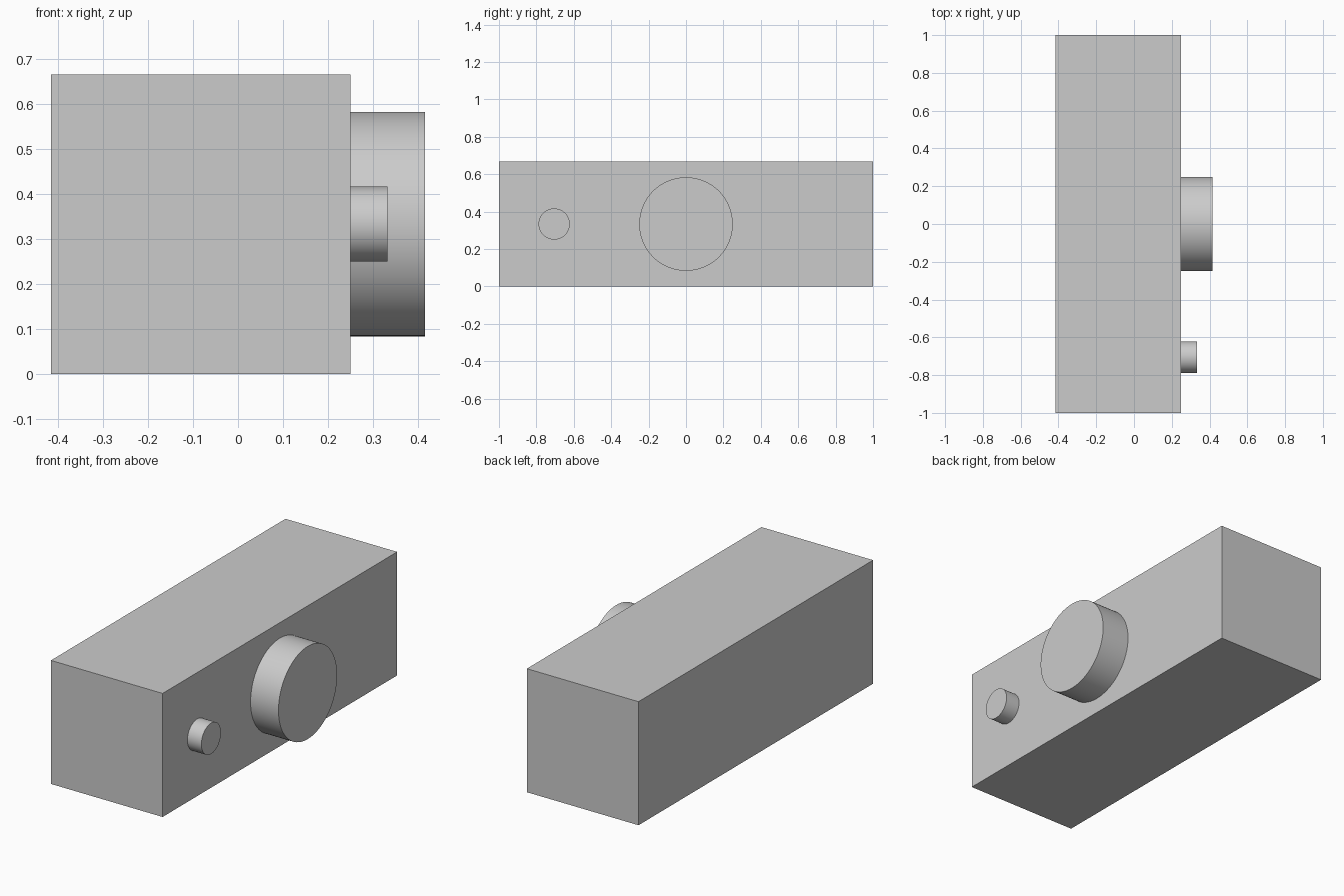
import bpy
import math

default = bpy.data.objects.get("Cube")
if default:
    bpy.data.objects.remove(default, do_unlink=True)

grey = bpy.data.materials.new("light_grey")
grey.use_nodes = True
colour = (0.6, 0.6, 0.6, 1)
grey.diffuse_color = colour
grey.node_tree.nodes["Principled BSDF"].inputs["Base Color"].default_value = colour

SIDE = 2 / 3      # body width and height
FACE_X = 0.25     # side of the body that carries the round parts

# Long square body
bpy.ops.mesh.primitive_cube_add(size=1, location=(FACE_X - SIDE / 2, 0, SIDE / 2))
body = bpy.context.object
body.name = "body"
body.scale = (SIDE, 2, SIDE)
bpy.ops.object.transform_apply(location=False, rotation=False, scale=True)
body.data.materials.append(grey)


def add_disc(name, y, radius, depth):
    """Round part standing out from the +x side of the body."""
    bpy.ops.mesh.primitive_cylinder_add(
        vertices=96, radius=radius, depth=depth,
        location=(FACE_X + depth / 2, y, SIDE / 2),
        rotation=(0, math.pi / 2, 0))
    disc = bpy.context.object
    disc.name = name
    disc.data.materials.append(grey)
    bpy.ops.object.shade_smooth_by_angle(angle=math.radians(30))


# Large central drum and small knob
add_disc("large_drum", 0, 0.25, 1 / 6)
add_disc("small_knob", -0.705, 1 / 12, 1 / 12)
